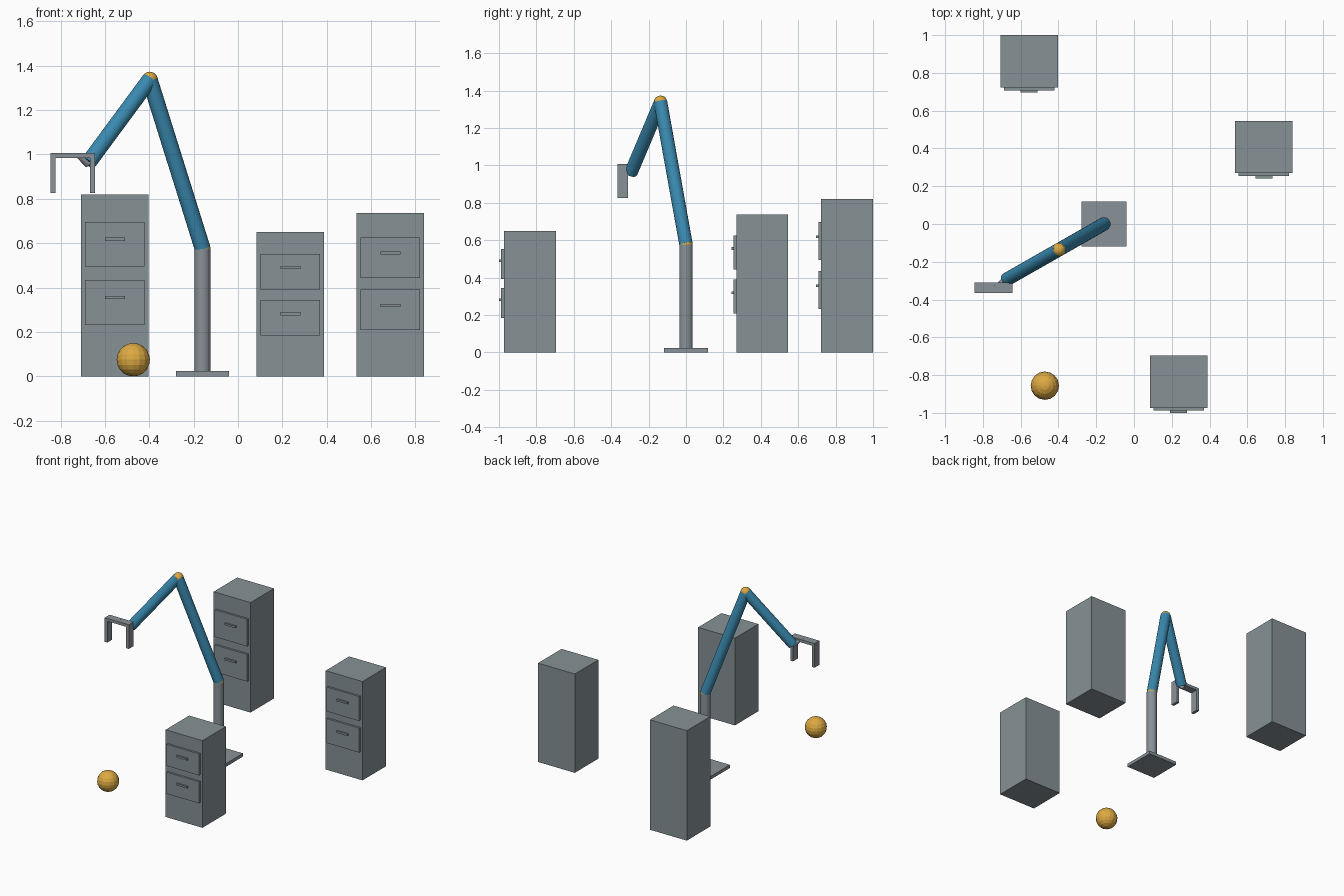
import bpy
import math
from mathutils import Vector

if "Cube" in bpy.data.objects:
    bpy.data.objects.remove(bpy.data.objects["Cube"])


def material(name, rgb):
    m = bpy.data.materials.new(name)
    m.diffuse_color = (*rgb, 1)
    m.use_nodes = True
    m.node_tree.nodes["Principled BSDF"].inputs["Base Color"].default_value = m.diffuse_color
    return m


CABINET = material("cabinet grey", (0.24, 0.285, 0.302))
METAL = material("metal grey", (0.25, 0.29, 0.315))
BLUE = material("arm blue", (0.042, 0.25, 0.43))
GOLD = material("gold", (0.72, 0.40, 0.055))


def finish(name, mat):
    ob = bpy.context.object
    ob.name = name
    ob.data.materials.append(mat)
    return ob


def box(name, lo, hi, mat):
    lo, hi = Vector(lo), Vector(hi)
    bpy.ops.mesh.primitive_cube_add(size=1, location=(lo + hi) / 2)
    bpy.context.object.scale = hi - lo
    return finish(name, mat)


def rod(name, a, b, r1, r2, mat, sides=24):
    a, b = Vector(a), Vector(b)
    bpy.ops.mesh.primitive_cone_add(vertices=sides, radius1=r1, radius2=r2,
                                    depth=(b - a).length, location=(a + b) / 2)
    bpy.context.object.rotation_euler = (b - a).to_track_quat('Z', 'Y').to_euler()
    return finish(name, mat)


def ball(name, centre, r, mat, segments=16, rings=10):
    bpy.ops.mesh.primitive_uv_sphere_add(segments=segments, ring_count=rings,
                                         radius=r, location=centre)
    return finish(name, mat)


# Filing cabinets: body, two drawer fronts, two handles
def cabinet(name, x, front, h):
    box(name + "_body", (x - 0.152, front, 0), (x + 0.152, front + 0.277, h), CABINET)
    for label, f in (("upper", 0.726), ("lower", 0.406)):
        z, half = f * h, 0.1235 * h
        box(f"{name}_{label}_drawer", (x - 0.134, front - 0.015, z - half),
            (x + 0.134, front, z + half), CABINET)
        hz = z + 0.0275 * h
        box(f"{name}_{label}_handle", (x - 0.045, front - 0.027, hz - 0.007),
            (x + 0.045, front - 0.014, hz + 0.007), CABINET)


cabinet("rear_cabinet", -0.555, 0.723, 0.82)
cabinet("side_cabinet", 0.687, 0.269, 0.737)
cabinet("front_cabinet", 0.236, -0.973, 0.65)

# Arm: base plate, post, two links with round joints
R = 0.036
shoulder = (-0.16, 0, 0.577)
elbow = (-0.398, -0.136, 1.337)
wrist = (-0.675, -0.294, 0.962)
box("base_plate", (-0.279, -0.118, 0), (-0.041, 0.118, 0.024), METAL)
rod("post", (-0.16, 0, 0.02), shoulder, R, R, METAL)
ball("shoulder_joint", shoulder, R, GOLD)
rod("upper_arm", shoulder, elbow, R, R, BLUE)
ball("elbow_joint", elbow, R, GOLD)
rod("forearm", elbow, wrist, R, R, BLUE)

# Gripper: tapered wrist link, palm bar, two fingers
rod("wrist_link", wrist, (-0.738, -0.33, 1.004), 0.022, 0.004, METAL, 12)
box("palm", (-0.844, -0.366, 0.985), (-0.644, -0.309, 1.006), METAL)
for side, sx in (("left", -1), ("right", 1)):
    x = -0.744 + sx * 0.089
    box(side + "_finger", (x - 0.011, -0.366, 0.826), (x + 0.011, -0.309, 0.985), METAL)

# Loose ball on the floor
ball("floor_ball", (-0.472, -0.856, 0.075), 0.075, GOLD)
